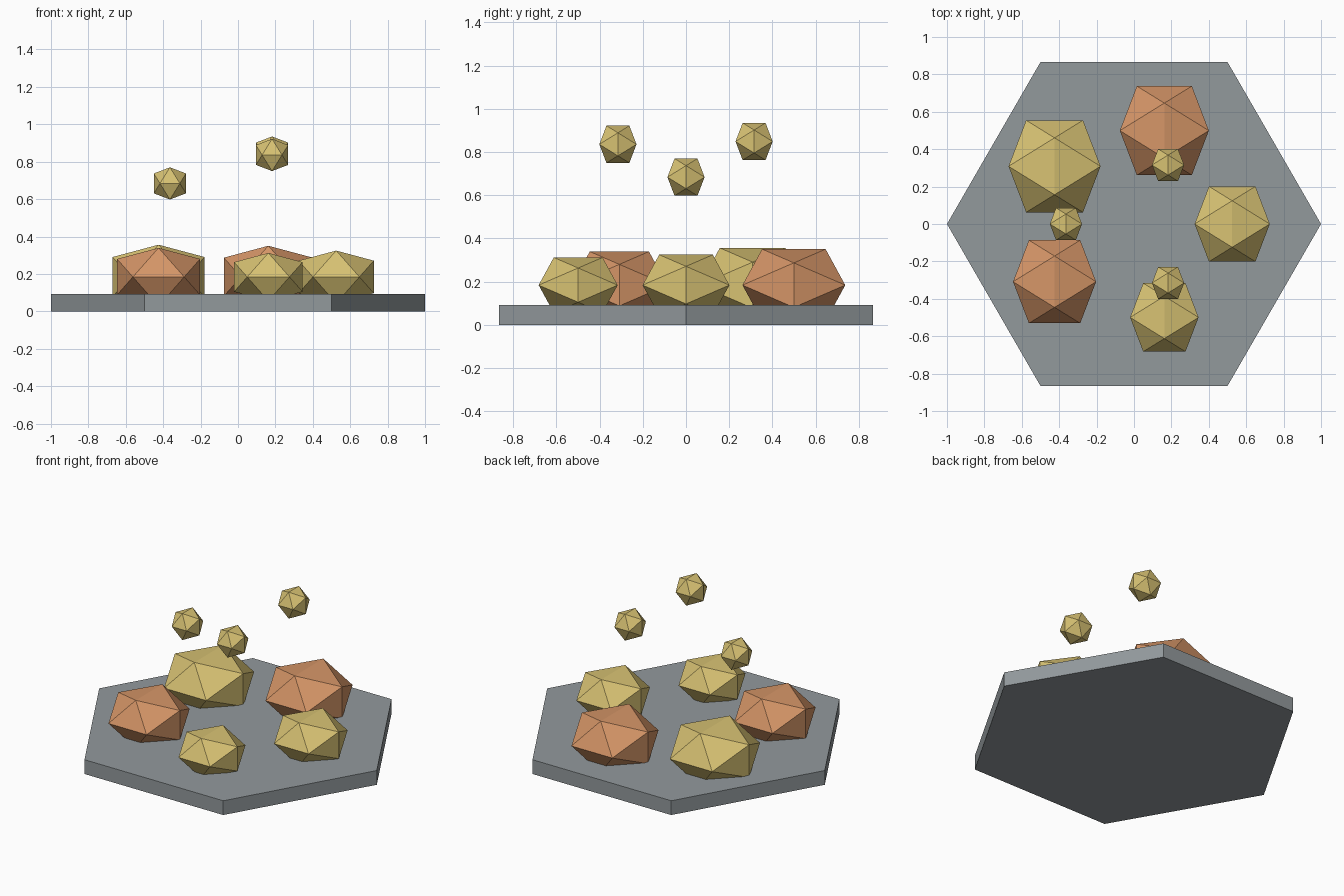
import bpy, bmesh, math

cube = bpy.data.objects.get("Cube")
if cube:
    bpy.data.objects.remove(cube, do_unlink=True)


def material(name, rgb):
    m = bpy.data.materials.new(name)
    m.use_nodes = True
    m.diffuse_color = (*rgb, 1)
    m.node_tree.nodes["Principled BSDF"].inputs["Base Color"].default_value = (*rgb, 1)
    return m


stone = material("slate grey", (0.29, 0.32, 0.335))
gold = material("sandy gold", (0.68, 0.535, 0.17))
copper = material("copper orange", (0.66, 0.30, 0.135))

PHI = (1 + math.sqrt(5)) / 2


def rock(name, location, half, flatten, mat):
    """Icosahedron with an edge on top, half wide on each axis, flattened in z."""
    bm = bmesh.new()
    s = half / PHI
    for a in (-s, s):
        for b in (-half, half):
            for co in ((0, a, b), (a, b, 0), (b, 0, a)):
                bm.verts.new((co[0], co[1], co[2] * flatten))
    bmesh.ops.convex_hull(bm, input=bm.verts)
    bmesh.ops.recalc_face_normals(bm, faces=bm.faces)
    mesh = bpy.data.meshes.new(name)
    bm.to_mesh(mesh)
    bm.free()
    mesh.materials.append(mat)
    obj = bpy.data.objects.new(name, mesh)
    obj.location = location
    bpy.context.collection.objects.link(obj)


def on_ring(radius, degrees, z):
    t = math.radians(degrees)
    return (radius * math.cos(t), radius * math.sin(t), z)


# Hexagonal base plate with corners on the x axis
THICK = 0.093
bpy.ops.mesh.primitive_cylinder_add(vertices=6, radius=1, depth=THICK,
                                    location=(0, 0, THICK / 2),
                                    rotation=(0, 0, math.radians(30)))
plate = bpy.context.object
plate.name = "base_plate"
plate.data.materials.append(stone)

# Ring of five flattened boulders sunk slightly into the plate
boulders = [(0.201, gold), (0.238, copper), (0.246, gold), (0.222, copper), (0.183, gold)]
for i, (half, mat) in enumerate(boulders):
    rock(f"boulder_{i + 1}", on_ring(0.525, 72 * i, 0.184), half, 0.7, mat)

# Three small pebbles floating above
for i, z in enumerate((0.849, 0.684, 0.836)):
    rock(f"floating_pebble_{i + 1}", on_ring(0.364, 60 + 120 * i, z), 0.086, 1, gold)
